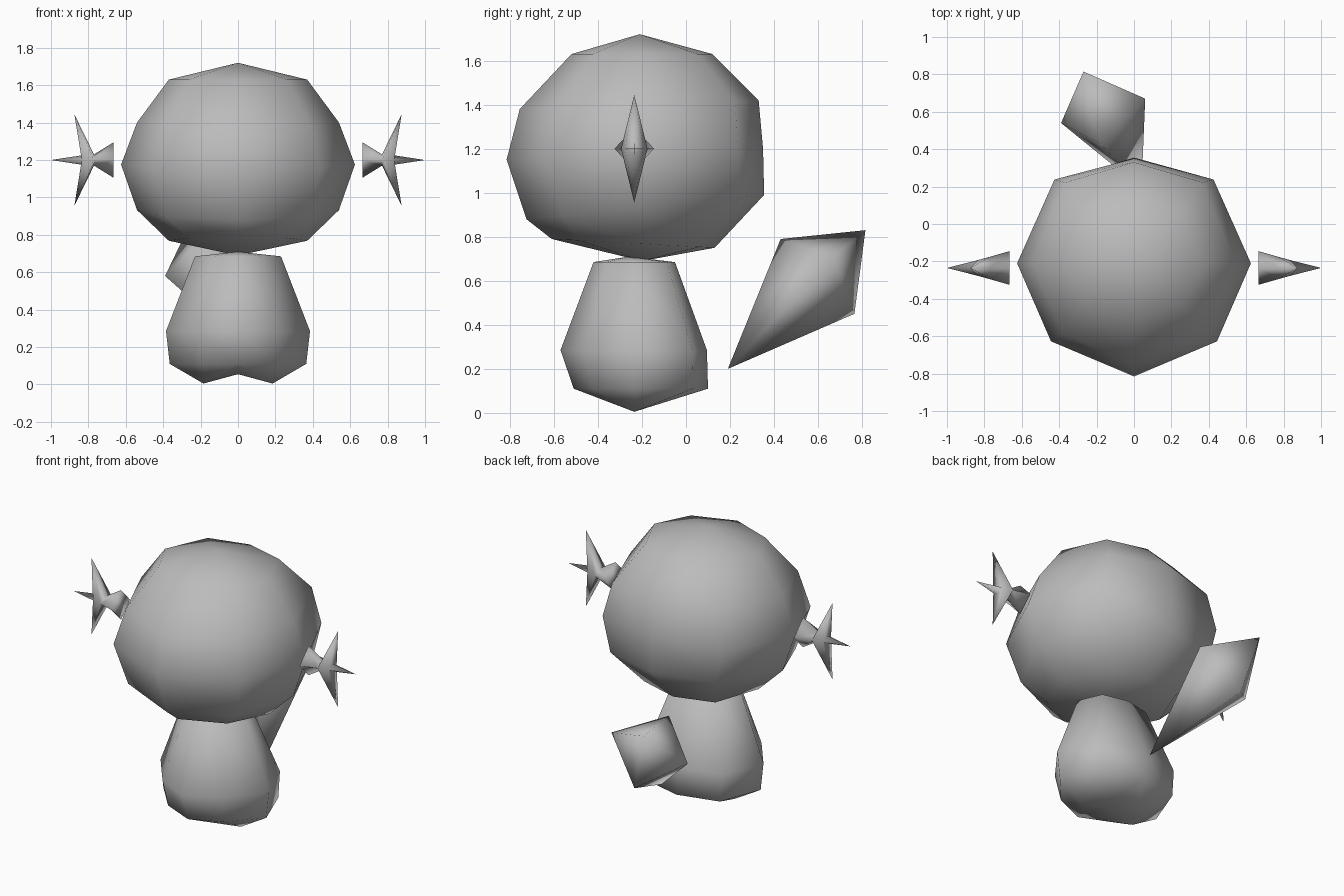
import bpy, bmesh, math
from mathutils import Vector

cube = bpy.data.objects.get("Cube")
if cube:
    bpy.data.objects.remove(cube, do_unlink=True)

grey = bpy.data.materials.new("plain_grey")
grey.use_nodes = True
grey.diffuse_color = (0.5, 0.5, 0.5, 1)
grey.node_tree.nodes["Principled BSDF"].inputs["Base Color"].default_value = (0.5, 0.5, 0.5, 1)


def finish(name, bm):
    bmesh.ops.recalc_face_normals(bm, faces=bm.faces)
    mesh = bpy.data.meshes.new(name)
    bm.to_mesh(mesh)
    bm.free()
    mesh.materials.append(grey)
    mesh.shade_smooth()
    obj = bpy.data.objects.new(name, mesh)
    bpy.context.collection.objects.link(obj)
    return obj


def bridge(bm, a, b):
    n = len(a)
    for i in range(n):
        bm.faces.new((a[i], a[(i + 1) % n], b[(i + 1) % n], b[i]))


def fan(bm, ring, point):
    tip = bm.verts.new(point)
    for i in range(len(ring)):
        bm.faces.new((ring[i], ring[(i + 1) % len(ring)], tip))


def oct_ring(bm, z_front, z_back, rx, front, mid, back, front_diag, back_diag):
    """Eight-sided ring, starting at the back and turning to -x."""
    verts = []
    for i in range(8):
        s, c = -math.sin(i * math.pi / 4), math.cos(i * math.pi / 4)
        dx, dy = back_diag if c > 0 else front_diag
        diagonal = i % 2 == 1
        x = math.copysign(dx, s) * rx if diagonal else s * rx
        k = math.copysign(dy, c) if diagonal else c
        y = mid + (k * (back - mid) if k > 0 else k * (mid - front))
        z = z_front + (z_back - z_front) * (y - front) / (back - front)
        verts.append(bm.verts.new((x, y, z)))
    return verts


# Head: eight-sided ball, slightly tipped
bm = bmesh.new()
rows = [(1.63, 1.63, .37, -.52, .12), (1.38, 1.42, .54, -.755, .33),
        (1.15, 1.2, .625, -.815, .35), (.88, .99, .54, -.725, .355),
        (.79, .75, .37, -.61, .13)]
rings = [oct_ring(bm, zf, zb, rx, f, -.21, b, (.71, .69), (.68, .8))
         for zf, zb, rx, f, b in rows]
for a, b in zip(rings, rings[1:]):
    bridge(bm, a, b)
fan(bm, rings[0], (0, -.21, 1.72))
fan(bm, rings[-1], (0, -.2, .69))
finish("head", bm)

# Body: tapered eight-sided bell with two rounded feet lobes
bm = bmesh.new()
rows = [(.685, .23, -.42, -.05), (.285, .385, -.57, .095), (.11, .365, -.51, .1)]
rings = [oct_ring(bm, z, z, rx, f, -.235, b, (.55, .68), (.72, .8))
         for z, rx, f, b in rows]
for a, b in zip(rings, rings[1:]):
    bridge(bm, a, b)
fan(bm, rings[0], (0, -.26, .71))
low = rings[-1]
crotch = bm.verts.new((0, -.235, .055))
fan(bm, low[0:5] + [crotch], (-.185, -.235, .005))
fan(bm, low[4:] + [low[0], crotch], (.185, -.235, .005))
finish("body", bm)

# Tail: long four-sided point with a short cap
bm = bmesh.new()
square = [bm.verts.new(p) for p in
          ((.06, .67, .71), (-.18, .43, .79), (-.39, .54, .58), (-.17, .765, .45))]
fan(bm, square, (.04, .19, .2))
fan(bm, square, (-.27, .815, .83))
finish("tail", bm)


# Hair ties: a flared stub, an outward point and two side points
def diamond(bm, x, ry, rz):
    return [bm.verts.new((x, -.235 + y, 1.2 + z))
            for y, z in ((ry, 0), (0, rz), (-ry, 0), (0, -rz))]


for side, label in ((1, "left"), (-1, "right")):
    bm = bmesh.new()
    base, waist = diamond(bm, .665, .09, .095), diamond(bm, .77, .06, .03)
    collar = diamond(bm, .835, .042, .025)
    bm.faces.new(base)
    bridge(bm, base, waist)
    fan(bm, collar, (1, -.235, 1.2))
    for k, up in ((1, 1), (3, -1)):
        foot = [waist[0], waist[k], waist[2], collar[2], collar[k], collar[0]]
        tip = bm.verts.new((.875, -.235, 1.2 + up * .245))
        for a, b in zip(foot, foot[1:] + foot[:1]):
            if {a, b} not in ({waist[2], collar[2]}, {waist[0], collar[0]}):
                bm.faces.new((a, b, tip))
        bm.faces.new((foot[2], foot[3], tip))
        bm.faces.new((foot[5], foot[0], tip))
    for v in bm.verts:
        v.co.x *= side
    finish(label + "_hair_tie", bm)
